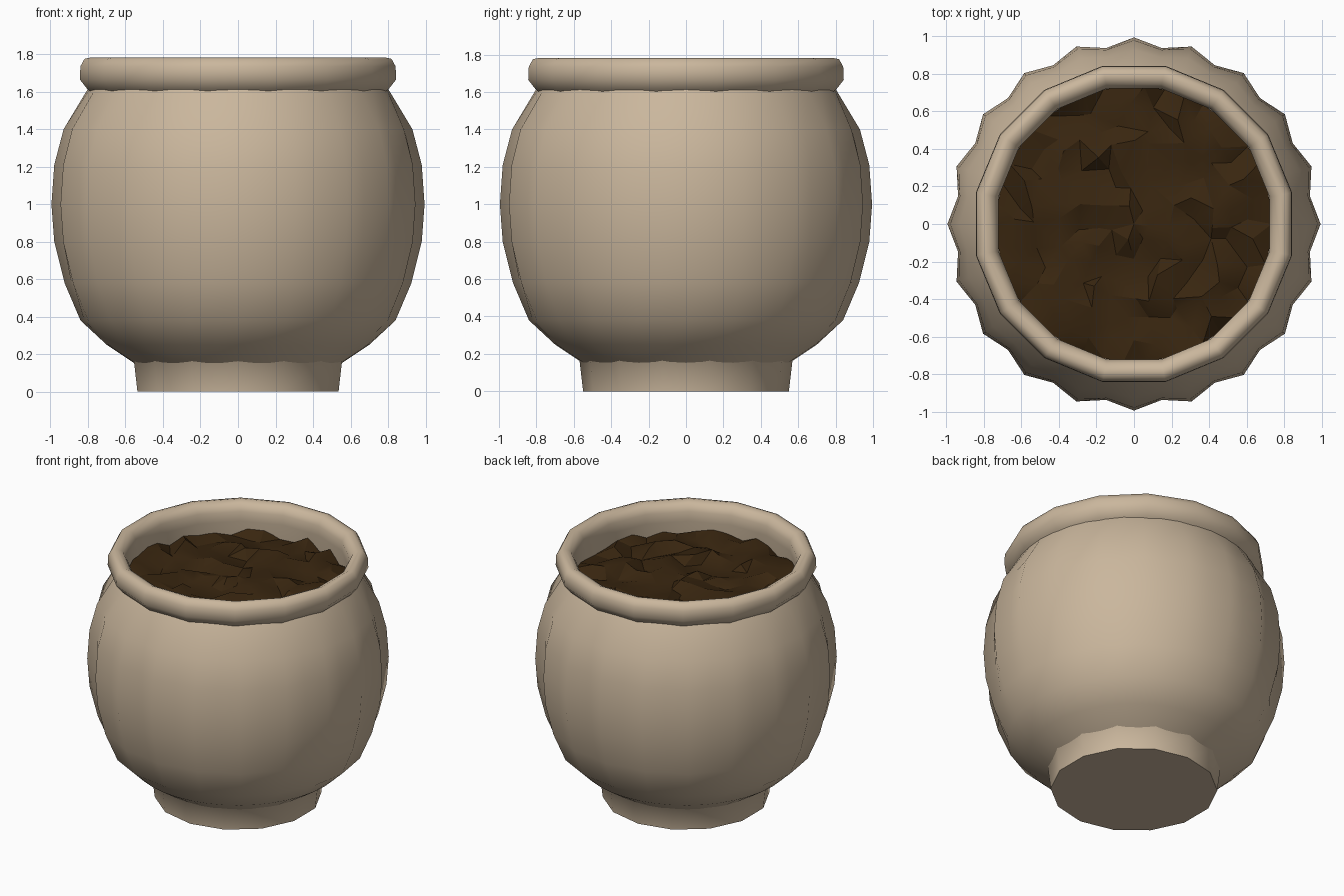
import bpy, math, random
from mathutils import Vector
from mathutils.geometry import delaunay_2d_cdt

if "Cube" in bpy.data.objects:
    bpy.data.objects.remove(bpy.data.objects["Cube"])

random.seed(4)


def material(name, rgb):
    m = bpy.data.materials.new(name)
    m.diffuse_color = (*rgb, 1.0)
    m.use_nodes = True
    m.node_tree.nodes["Principled BSDF"].inputs["Base Color"].default_value = m.diffuse_color
    return m


CLAY = material("tan clay", (0.59, 0.47, 0.335))
SOIL = material("dark soil", (0.040, 0.019, 0.005))


def add(name, verts, faces, mat, angle):
    me = bpy.data.meshes.new(name)
    me.from_pydata(verts, [], faces)
    me.materials.append(mat)
    ob = bpy.data.objects.new(name, me)
    bpy.context.collection.objects.link(ob)
    bpy.ops.object.select_all(action='DESELECT')
    ob.select_set(True)
    bpy.context.view_layer.objects.active = ob
    bpy.ops.object.shade_smooth_by_angle(angle=math.radians(angle))
    return ob


def lathe(name, profile, n, angle, turn=0.0, cap=False):
    """Profile rows are (ridge radius, valley radius, z), outside upwards."""
    verts, faces = [], []
    for ridge, valley, z in profile:
        for i in range(n):
            a = 2 * math.pi * (i + turn) / n
            r = valley if i % 2 else ridge
            verts.append((r * math.cos(a), r * math.sin(a), z))
    for k in range(len(profile) - 1):
        for i in range(n):
            j = (i + 1) % n
            faces.append((k*n + i, k*n + j, (k+1)*n + j, (k+1)*n + i))
    if cap:
        faces.append(tuple(reversed(range(n))))
    return add(name, verts, faces, CLAY, angle)


# round belly with twenty soft vertical flutes
lathe("fluted_body", [
    (0.55, 0.55, 0.15), (0.70, 0.70, 0.25), (0.84, 0.83, 0.38),
    (0.925, 0.90, 0.58), (0.98, 0.94, 0.80), (0.995, 0.95, 1.00),
    (0.98, 0.94, 1.21), (0.93, 0.90, 1.40), (0.81, 0.81, 1.60),
    (0.79, 0.79, 1.63)], 40, 50)

# short foot, closed underneath
lathe("foot", [(0.55, 0.55, 0.0), (0.57, 0.57, 0.17), (0.60, 0.60, 0.20)],
      14, 40, turn=0.5, cap=True)

# rolled rim continuing into the inner wall
lathe("rim", [(r, r, z) for r, z in (
    (0.79, 1.59), (0.82, 1.615), (0.86, 1.665), (0.857, 1.735),
    (0.835, 1.775), (0.80, 1.783), (0.76, 1.765), (0.737, 1.72),
    (0.737, 1.65), (0.75, 1.50))], 16, 60, turn=0.5)

# crumbly soil: jittered rings of points, triangulated
pts = [Vector((0, 0))]
R, RINGS = 0.735, 7
for k in range(1, RINGS + 1):
    n = 6 * k
    for i in range(n):
        edge = k == RINGS
        a = 2 * math.pi * (i + (0 if edge else random.uniform(-.3, .3))) / n
        r = R * k / RINGS + (0 if edge else random.uniform(-.03, .03))
        pts.append(Vector((r * math.cos(a), r * math.sin(a))))
co, _, tris, *_ = delaunay_2d_cdt(pts, [], [], 0, 1e-5)
soil = []
for p in co:
    if p.length > R * 0.97:
        z = 1.56 + random.uniform(-0.03, 0.05)
    else:
        z = 1.58 + random.uniform(-0.035, 0.035)
    soil.append((p.x, p.y, z))
add("soil", soil, [tuple(t) for t in tris], SOIL, 25)
